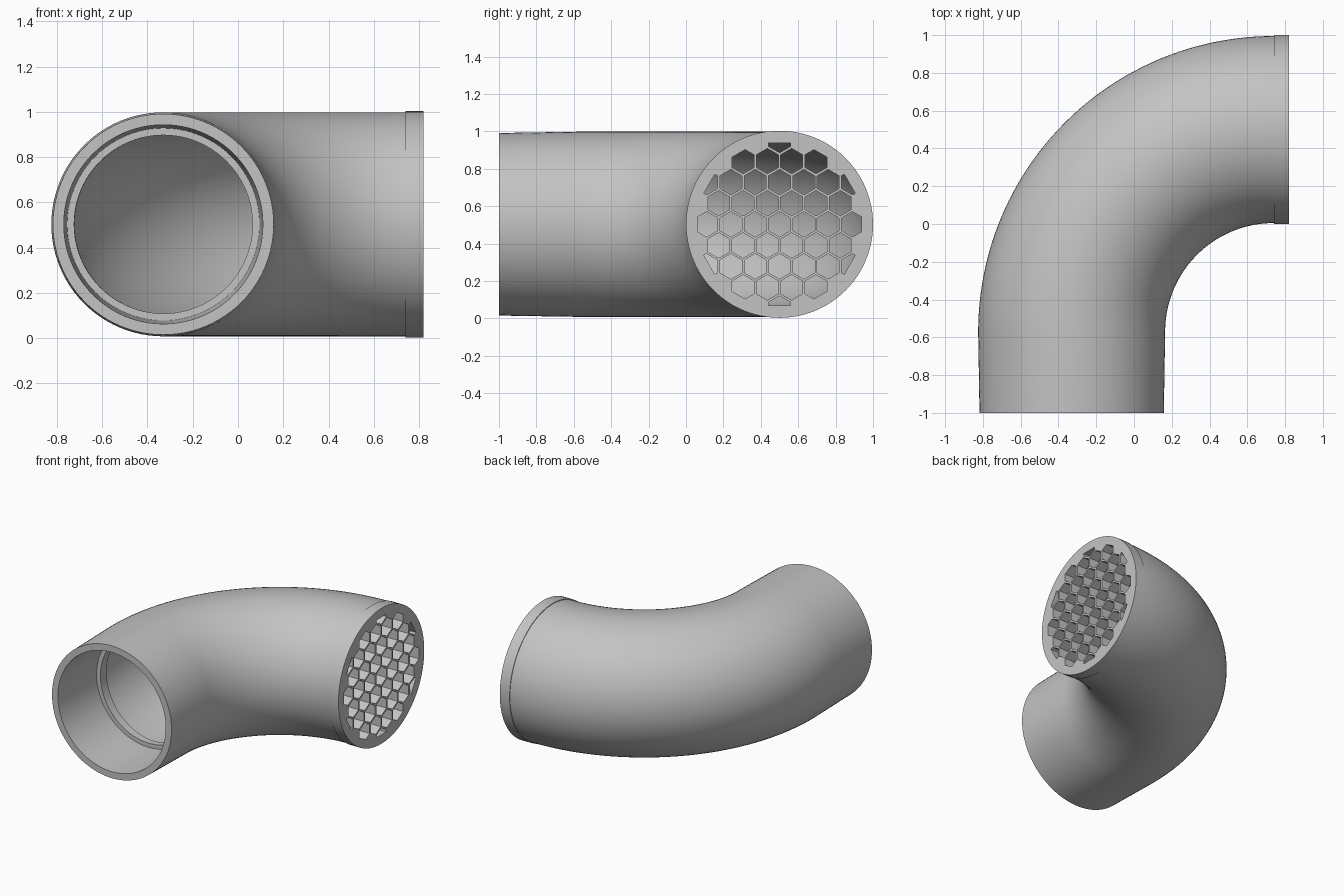
import bpy, bmesh, math
from mathutils import Vector

cube = bpy.data.objects.get("Cube")
if cube:
    bpy.data.objects.remove(cube, do_unlink=True)

grey = bpy.data.materials.new("plain_grey")
grey.use_nodes = True
colour = (0.55, 0.55, 0.55, 1)
grey.diffuse_color = colour
grey.node_tree.nodes["Principled BSDF"].inputs["Base Color"].default_value = colour

MID_Z = 0.503
BEND = Vector((0.74, -0.57, MID_Z))   # centre of the quarter turn
TURN = 1.07                           # centreline radius of the turn
STRAIGHT = 0.43                       # length of the straight socket
SIDES = 96
STEPS = 48


def finish(obj):
    bpy.ops.object.select_all(action='DESELECT')
    obj.select_set(True)
    bpy.context.view_layer.objects.active = obj
    bpy.ops.object.shade_smooth_by_angle(angle=math.radians(30))


def station(s):
    """Centre and sideways direction at distance s along the pipe."""
    a = max(0, s - STRAIGHT) / TURN
    side = Vector((-math.cos(a), math.sin(a), 0))
    centre = BEND + side * TURN
    centre.y -= max(0, STRAIGHT - s)
    return centre, side


# Elbow pipe: outer skin, then back through the bore, stop rib and socket
length = STRAIGHT + TURN * math.pi / 2
bend = [STRAIGHT + (length - STRAIGHT) * i / STEPS for i in range(STEPS + 1)]
rib_back = STRAIGHT + 0.05
profile = [(0, 0.488)] + [(s, 0.495) for s in bend]
profile += [(s, 0.445) for s in reversed(bend) if s > rib_back]
profile += [(rib_back, 0.445), (rib_back, 0.394), (STRAIGHT, 0.394),
            (STRAIGHT, 0.425), (0, 0.44)]

bm = bmesh.new()
rings = []
for s, r in profile:
    centre, side = station(s)
    ring = []
    for i in range(SIDES):
        t = 2 * math.pi * i / SIDES
        offset = side * math.cos(t) + Vector((0, 0, math.sin(t)))
        ring.append(bm.verts.new(centre + offset * r))
    rings.append(ring)
for k, a in enumerate(rings):
    b = rings[(k + 1) % len(rings)]
    for i in range(SIDES):
        j = (i + 1) % SIDES
        bm.faces.new((a[i], a[j], b[j], b[i]))
bmesh.ops.recalc_face_normals(bm, faces=bm.faces)
mesh = bpy.data.meshes.new("elbow_pipe")
bm.to_mesh(mesh)
bm.free()
mesh.materials.append(grey)
pipe = bpy.data.objects.new("elbow_pipe", mesh)
bpy.context.collection.objects.link(pipe)
finish(pipe)

# Honeycomb end cap: a filled disc outline with hexagonal holes
PITCH, WALL, RIM, CAP_R, DEPTH = 0.13, 0.013, 0.441, 0.5, 0.08
flat = bpy.data.curves.new("honeycomb_cap", 'CURVE')
flat.dimensions = '2D'
flat.fill_mode = 'BOTH'
flat.extrude = DEPTH / 2


def outline(points):
    spline = flat.splines.new('POLY')
    spline.points.add(len(points) - 1)
    for p, (x, y) in zip(spline.points, points):
        p.co = (x, y, 0, 1)
    spline.use_cyclic_u = True


def polygon(cx, cy, r, n, start=0.0):
    return [(cx + r * math.cos(start + 2 * math.pi * i / n),
             cy + r * math.sin(start + 2 * math.pi * i / n)) for i in range(n)]


def trimmed(points, cuts=16):
    """Keep the part of an outline that lies within the rim."""
    if all(math.hypot(*p) < RIM for p in points):
        return points
    dense = []
    for (ax, ay), (bx, by) in zip(points, points[1:] + points[:1]):
        dense += [(ax + (bx - ax) * k / cuts, ay + (by - ay) * k / cuts)
                  for k in range(cuts)]
    return [p for p in dense if math.hypot(*p) < RIM]


outline(polygon(0, 0, CAP_R, SIDES))
hole = (PITCH - WALL) / math.sqrt(3)
for row in range(-4, 5):
    for col in range(-4, 5):
        cx = (col + 0.5 * (row % 2)) * PITCH
        cy = row * PITCH * math.sqrt(3) / 2
        if math.hypot(cx, cy) < 0.46:
            outline(trimmed(polygon(cx, cy, hole, 6, math.pi / 6)))

cap = bpy.data.objects.new("honeycomb_cap", flat)
bpy.context.collection.objects.link(cap)
cap.rotation_euler = (math.pi / 2, 0, math.pi / 2)
cap.location = (BEND.x + DEPTH / 2, BEND.y + TURN, MID_Z)
bpy.ops.object.select_all(action='DESELECT')
cap.select_set(True)
bpy.context.view_layer.objects.active = cap
bpy.ops.object.convert(target='MESH')
cap = bpy.context.view_layer.objects.active
cap.name = "honeycomb_cap"
cap.data.materials.clear()
cap.data.materials.append(grey)
# Join the front, back and side walls into one solid
bm = bmesh.new()
bm.from_mesh(cap.data)
bmesh.ops.remove_doubles(bm, verts=bm.verts, dist=0.0001)
bmesh.ops.recalc_face_normals(bm, faces=bm.faces)
bm.to_mesh(cap.data)
bm.free()
finish(cap)
